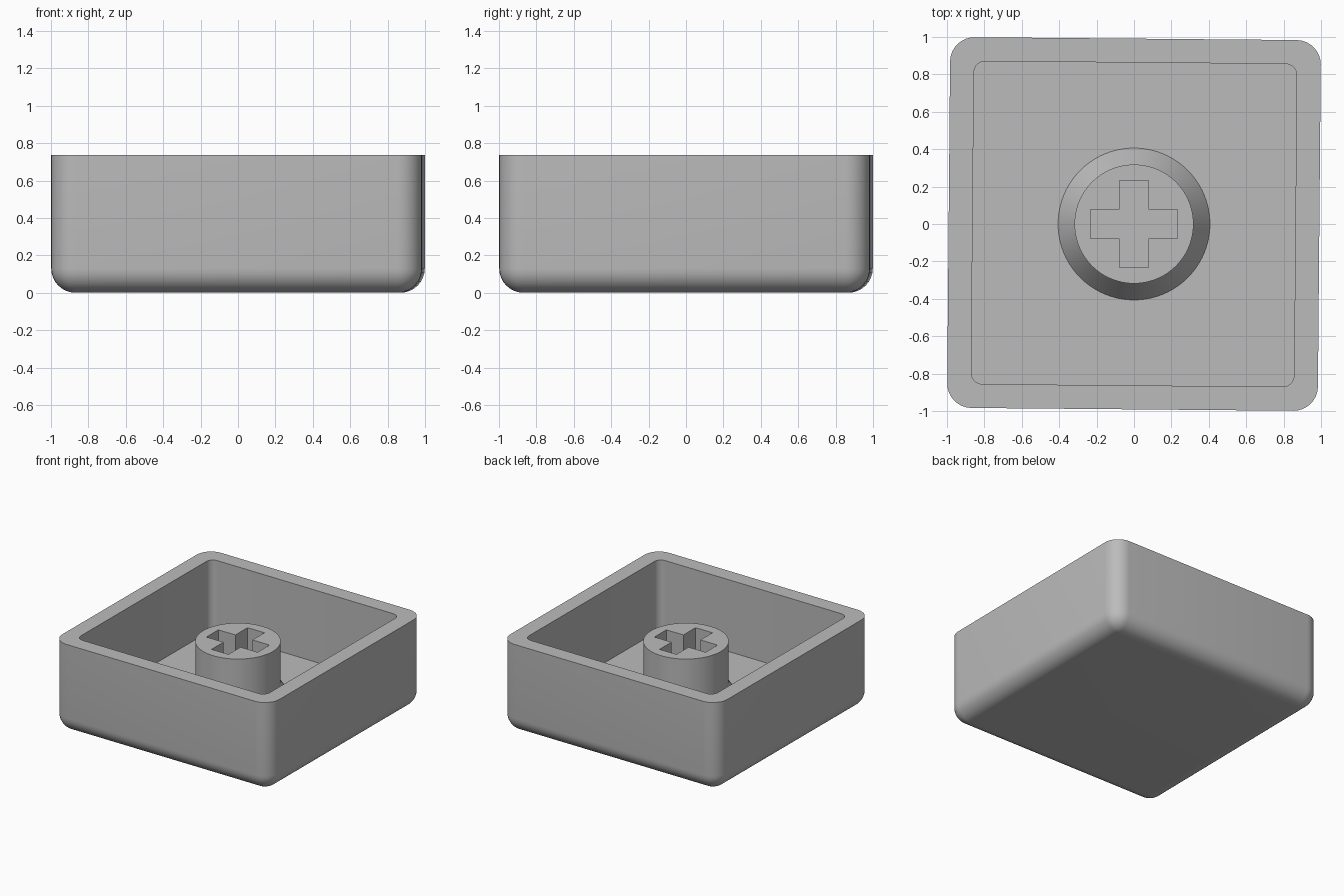
import bpy, bmesh, math
from mathutils import Matrix

if "Cube" in bpy.data.objects:
    bpy.data.objects.remove(bpy.data.objects["Cube"])

H = 0.737        # rim height
FLOOR = 0.147    # inside floor height
TURN = Matrix.Rotation(math.radians(-0.5), 4, 'Z')

grey = bpy.data.materials.new("grey plastic")
grey.diffuse_color = (0.5, 0.5, 0.5, 1)
grey.use_nodes = True
grey.node_tree.nodes["Principled BSDF"].inputs["Base Color"].default_value = grey.diffuse_color


def rounded_square(half, r, steps=8):
    """Outline of a square with rounded corners, anticlockwise."""
    pts = []
    for k in range(4):
        cx = (half - r) * (1 if k in (0, 3) else -1)
        cy = (half - r) * (1 if k < 2 else -1)
        for i in range(steps + 1):
            a = math.pi / 2 * (k + i / steps)
            pts.append((cx + r * math.cos(a), cy + r * math.sin(a)))
    return pts


def circle(r, n=96):
    return [(r * math.cos(2 * math.pi * i / n), r * math.sin(2 * math.pi * i / n))
            for i in range(n)]


def loft(name, rings, turn=Matrix()):
    """Solid through a stack of (outline, z) rings, capped at both ends."""
    bm = bmesh.new()
    loops = [[bm.verts.new((x, y, z)) for x, y in pts] for pts, z in rings]
    for a, b in zip(loops, loops[1:]):
        n = len(a)
        for i in range(n):
            j = (i + 1) % n
            bm.faces.new((a[i], a[j], b[j], b[i]))
    bm.faces.new(loops[0][::-1])
    bm.faces.new(loops[-1])
    bmesh.ops.recalc_face_normals(bm, faces=bm.faces)
    bm.transform(turn)
    me = bpy.data.meshes.new(name)
    bm.to_mesh(me)
    bm.free()
    me.materials.append(grey)
    ob = bpy.data.objects.new(name, me)
    bpy.context.collection.objects.link(ob)
    return ob


def cut(target, cutter):
    mod = target.modifiers.new("cut", 'BOOLEAN')
    mod.operation = 'DIFFERENCE'
    mod.solver = 'EXACT'
    mod.object = cutter
    bpy.context.view_layer.objects.active = target
    bpy.ops.object.modifier_apply(modifier=mod.name)
    bpy.data.objects.remove(cutter)


def smooth(ob):
    bpy.ops.object.select_all(action='DESELECT')
    ob.select_set(True)
    bpy.context.view_layer.objects.active = ob
    bpy.ops.object.shade_smooth_by_angle(angle=math.radians(30))


# Shell: rounded box with a rolled bottom edge, hollowed from above
R = 0.13
rings = []
for i in range(9):
    a = math.pi / 2 * i / 8
    inset = R * (1 - math.sin(a))
    rings.append((rounded_square(0.991 - inset, max(R - inset, 0.002)), R * (1 - math.cos(a))))
rings.append((rounded_square(0.991, R), H))
shell = loft("shell", rings, TURN)
cavity = loft("cavity_cutter", [(rounded_square(0.863, 0.06), FLOOR),
                                (rounded_square(0.863, 0.06), H + 0.2)], TURN)
cut(shell, cavity)
smooth(shell)

# Stem: round post with a flared foot and a cross-shaped socket
stem = loft("stem", [(circle(0.406), FLOOR), (circle(0.318), 0.28), (circle(0.318), 0.622)])
w, e = 0.077, 0.233
cross = [(e, -w), (e, w), (w, w), (w, e), (-w, e), (-w, w),
         (-e, w), (-e, -w), (-w, -w), (-w, -e), (w, -e), (w, -w)]
cut(stem, loft("socket_cutter", [(cross, FLOOR + 0.003), (cross, H)]))
smooth(stem)
